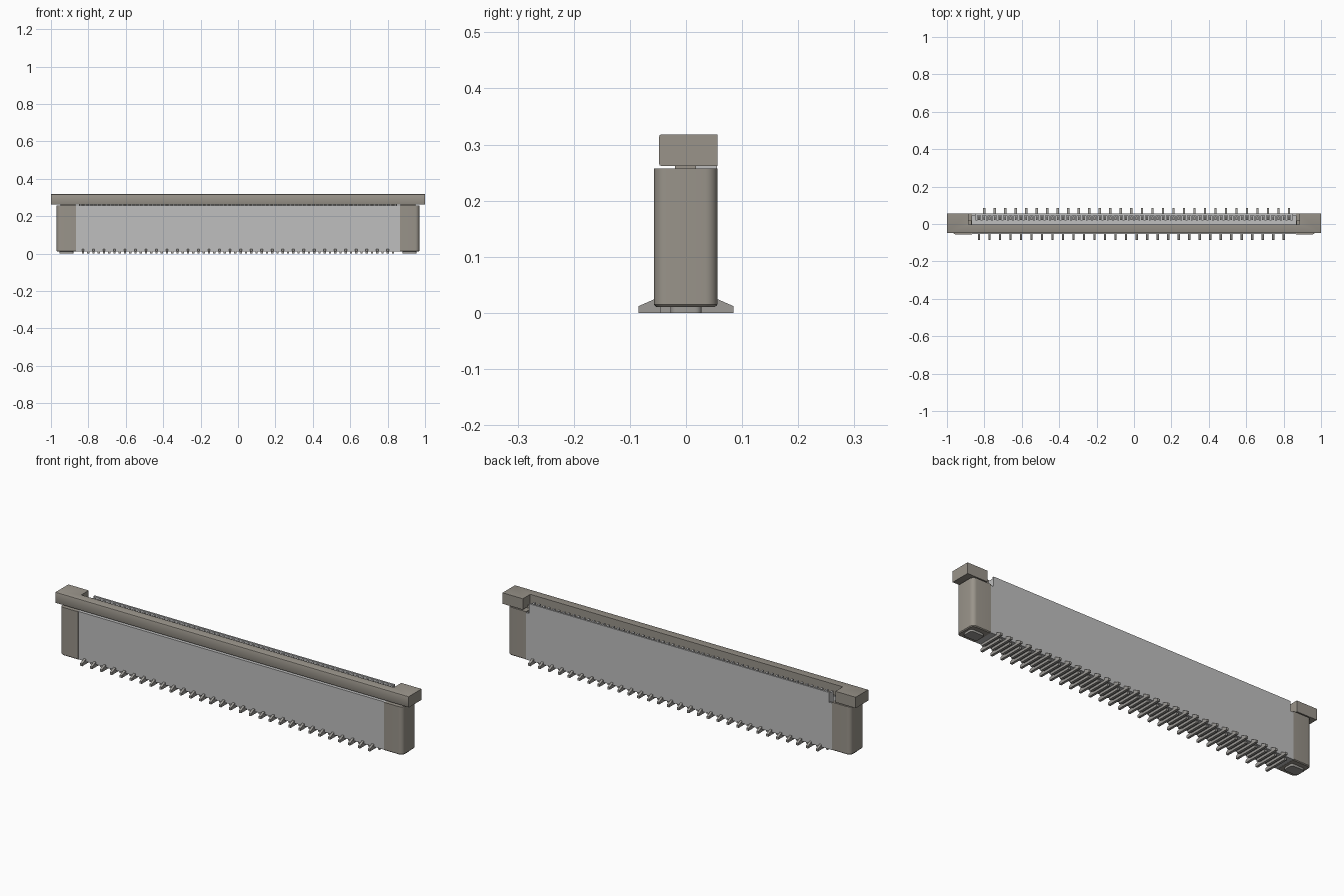
import bpy, bmesh
from mathutils import Vector

cube = bpy.data.objects.get("Cube")
if cube:
    bpy.data.objects.remove(cube, do_unlink=True)


def material(name, rgb):
    m = bpy.data.materials.new(name)
    m.use_nodes = True
    m.diffuse_color = (*rgb, 1)
    m.node_tree.nodes["Principled BSDF"].inputs["Base Color"].default_value = (*rgb, 1)
    return m


TAUPE = material("taupe plastic", (0.32, 0.295, 0.255))
GREY = material("light grey plastic", (0.52, 0.52, 0.52))
METAL = material("contact metal", (0.34, 0.33, 0.31))


def finish(name, bm, mat, smooth=False):
    bmesh.ops.recalc_face_normals(bm, faces=bm.faces)
    mesh = bpy.data.meshes.new(name)
    bm.to_mesh(mesh)
    bm.free()
    mesh.materials.append(mat)
    ob = bpy.data.objects.new(name, mesh)
    bpy.context.collection.objects.link(ob)
    if smooth:
        bpy.ops.object.select_all(action='DESELECT')
        ob.select_set(True)
        bpy.context.view_layer.objects.active = ob
        bpy.ops.object.shade_smooth_by_angle()
    return ob


def add_prism(bm, outline, direction):
    """Extrude a closed 3D outline along a direction."""
    face = bm.faces.new([bm.verts.new(p) for p in outline])
    ext = bmesh.ops.extrude_face_region(bm, geom=[face])
    verts = [g for g in ext["geom"] if isinstance(g, bmesh.types.BMVert)]
    bmesh.ops.translate(bm, verts=verts, vec=Vector(direction))


def add_box(bm, x, y, z):
    outline = [(x[0], y[0], z[0]), (x[1], y[0], z[0]), (x[1], y[1], z[0]), (x[0], y[1], z[0])]
    add_prism(bm, outline, (0, 0, z[1] - z[0]))


def bevel(bm, test, size, segments):
    edges = [e for e in bm.edges if test(*[v.co for v in e.verts])]
    bmesh.ops.bevel(bm, geom=edges, offset=size, segments=segments, profile=0.5, affect='EDGES')


PITCH, COUNT = 0.0281, 60
pin_x = [(i - (COUNT - 1) / 2) * PITCH for i in range(COUNT)]

# Housing: front wall, floor of the cable slot, taller notched back wall
bm = bmesh.new()
add_box(bm, (-0.87, 0.87), (-0.053, -0.004), (0.012, 0.257))
add_box(bm, (-0.87, 0.87), (-0.004, 0.046), (0.012, 0.19))
back = [(-0.87, 0.012), (0.87, 0.012), (0.87, 0.252), (0.85, 0.252),
        (0.85, 0.302), (-0.85, 0.302), (-0.85, 0.252), (-0.87, 0.252)]
add_prism(bm, [(x, 0.046, z) for x, z in back], (0, 0.0095, 0))
finish("housing", bm, GREY)

# Thin ribs that separate the contacts inside the slot
bm = bmesh.new()
for i in range(COUNT + 1):
    x = (i - COUNT / 2) * PITCH
    add_box(bm, (x - 0.005, x + 0.005), (0.018, 0.046), (0.19, 0.296))
finish("slot_ribs", bm, GREY)

# Contact blades and the alternating solder tails
bm = bmesh.new()
tail = [(-0.085, 0), (-0.085, 0.012), (-0.055, 0.025), (0.045, 0.025), (0.045, 0)]
for i, x in enumerate(pin_x):
    side = 1 if i % 2 == 0 else -1
    add_prism(bm, [(x - 0.006, y * side, z) for y, z in tail], (0.012, 0, 0))
    add_box(bm, (x - 0.005, x + 0.005), (0.022, 0.04), (0.19, 0.28))
finish("contacts", bm, METAL)

for side, label in ((1, "left"), (-1, "right")):
    # End post with rounded outer corners and a chamfered base
    bm = bmesh.new()
    add_box(bm, sorted((side * 0.866, side * 0.97)), (-0.057, 0.056), (0.011, 0.257))
    bevel(bm, lambda a, b: abs(a.z - b.z) > 0.1 and abs(a.x) > 0.9, 0.022, 6)
    bevel(bm, lambda a, b: max(a.z, b.z) < 0.02 and max(abs(a.x), abs(b.x)) > 0.9, 0.004, 1)
    finish(label + "_post", bm, TAUPE, True)

    # Neck between post and locking bar
    bm = bmesh.new()
    add_box(bm, sorted((side * 0.87, side * 0.95)), (-0.02, 0.018), (0.25, 0.27))
    finish(label + "_neck", bm, TAUPE)

    # Mounting foot under the post
    bm = bmesh.new()
    add_box(bm, sorted((side * 0.88, side * 0.955)), (-0.028, 0.028), (0, 0.014))
    bevel(bm, lambda a, b: abs(a.z - b.z) > 0.01, 0.012, 4)
    finish(label + "_foot", bm, METAL, True)

# Locking bar: long front rail with a block reaching back at each end
bm = bmesh.new()
half = [(1, -0.048), (1, 0.056), (0.885, 0.056), (0.885, -0.004)]
outline = half + [(-x, y) for x, y in reversed(half)]
add_prism(bm, [(x, y, 0.262) for x, y in outline], (0, 0, 0.056))
bevel(bm, lambda a, b: a.y < -0.04 and b.y < -0.04 and abs(a.x - b.x) > 1, 0.004, 2)
finish("locking_bar", bm, TAUPE, True)
